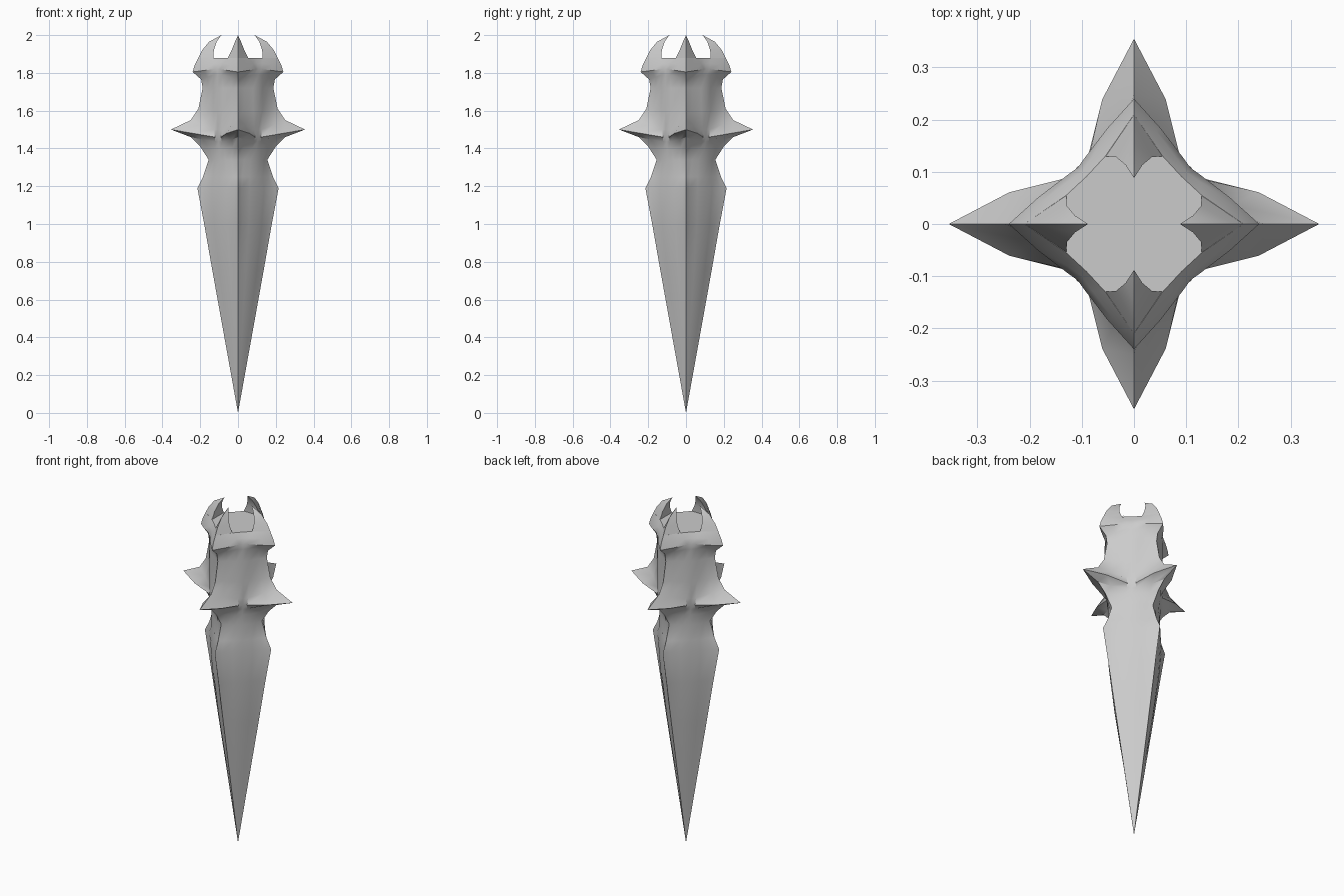
import bpy, bmesh, math

if "Cube" in bpy.data.objects:
    bpy.data.objects.remove(bpy.data.objects["Cube"])

steel = bpy.data.materials.new("grey_steel")
steel.diffuse_color = (0.6, 0.6, 0.6, 1)
steel.use_nodes = True
steel.node_tree.nodes["Principled BSDF"].inputs["Base Color"].default_value = steel.diffuse_color


def finish(name, bm):
    """Turn a bmesh into a smooth object with sharp ridges."""
    bmesh.ops.remove_doubles(bm, verts=bm.verts, dist=1e-5)
    bmesh.ops.recalc_face_normals(bm, faces=bm.faces)
    mesh = bpy.data.meshes.new(name)
    bm.to_mesh(mesh)
    bm.free()
    mesh.materials.append(steel)
    obj = bpy.data.objects.new(name, mesh)
    bpy.context.collection.objects.link(obj)
    bpy.ops.object.select_all(action='DESELECT')
    obj.select_set(True)
    bpy.context.view_layer.objects.active = obj
    bpy.ops.object.shade_smooth_by_angle(angle=math.radians(35))
    return obj


def loft(bm, rows):
    """Bridge closed rings of points, returning the rings."""
    rings = [[bm.verts.new(p) for p in row] for row in rows]
    n = len(rings[0])
    for a, b in zip(rings, rings[1:]):
        for i in range(n):
            j = (i + 1) % n
            bm.faces.new((a[i], a[j], b[j], b[i]))
    return rings


def quarter_turns(points):
    """Repeat a list of points around the vertical axis."""
    ring = []
    for q in range(4):
        c, s = ((1, 0), (0, 1), (-1, 0), (0, -1))[q]
        ring += [(c * x - s * y, s * x + c * y, z) for x, y, z in points]
    return ring


# ridge height, ridge radius, shoulder height, shoulder x, shoulder y, diagonal, side bulge
LEVELS = [
    (0.40, .072, 0.40, .053, .020, .037, .000),
    (0.75, .135, 0.75, .099, .042, .073, -.002),
    (1.00, .179, 1.00, .126, .058, .093, -.006),
    (1.19, .215, 1.19, .138, .062, .101, -.012),
    (1.25, .185, 1.25, .132, .062, .098, -.008),
    (1.34, .155, 1.34, .125, .065, .096, .000),
    (1.41, .200, 1.40, .122, .075, .098, -.010),
    (1.46, .250, 1.435, .120, .085, .102, -.012),
    (1.50, .355, 1.46, .122, .090, .106, .016),
    (1.55, .250, 1.50, .126, .087, .108, -.008),
    (1.61, .210, 1.60, .130, .082, .109, -.010),
    (1.72, .187, 1.72, .130, .080, .108, -.006),
    (1.765, .195, 1.79, .128, .085, .108, -.004),
    (1.805, .240, 1.82, .126, .095, .108, .004),
    (1.84, .230, 1.85, .128, .080, .100, .002),
    (1.88, .210, 1.88, .130, .055, .091, .000),
]


def section(zr, r, zs, sx, sy, c, k):
    mx, my, mz = (r + sx) / 2, sy / 2 + k, (zr + zs) / 2
    return quarter_turns([(r, 0, zr), (mx, my, mz), (sx, sy, zs), (c, c, zs),
                          (sy, sx, zs), (my, mx, mz)])


# Blade, spiked guard and collar in one four-sided ridged loft
bm = bmesh.new()
rows = [[(0, 0, 0)] * 24] + [section(*lv) for lv in LEVELS]
rings = loft(bm, rows)
bm.faces.new(rings[-1])
finish("spiked_blade_body", bm)

# Four crown horns curving inward: height, outer radius, inner radius, half width
HORN = [(1.878, .211, .130, .055), (1.92, .190, .128, .034),
        (1.965, .153, .113, .016), (2.0, .088, .088, 0)]
for q, name in enumerate(("right", "back", "left", "front")):
    bm = bmesh.new()
    rows = []
    for z, ro, ri, w in HORN:
        tri = [(ro, 0, z), (ri, w, z), (ri, -w, z)]
        rows.append(quarter_turns(tri)[q * 3:q * 3 + 3])
    loft(bm, rows)
    finish("crown_horn_" + name, bm)
